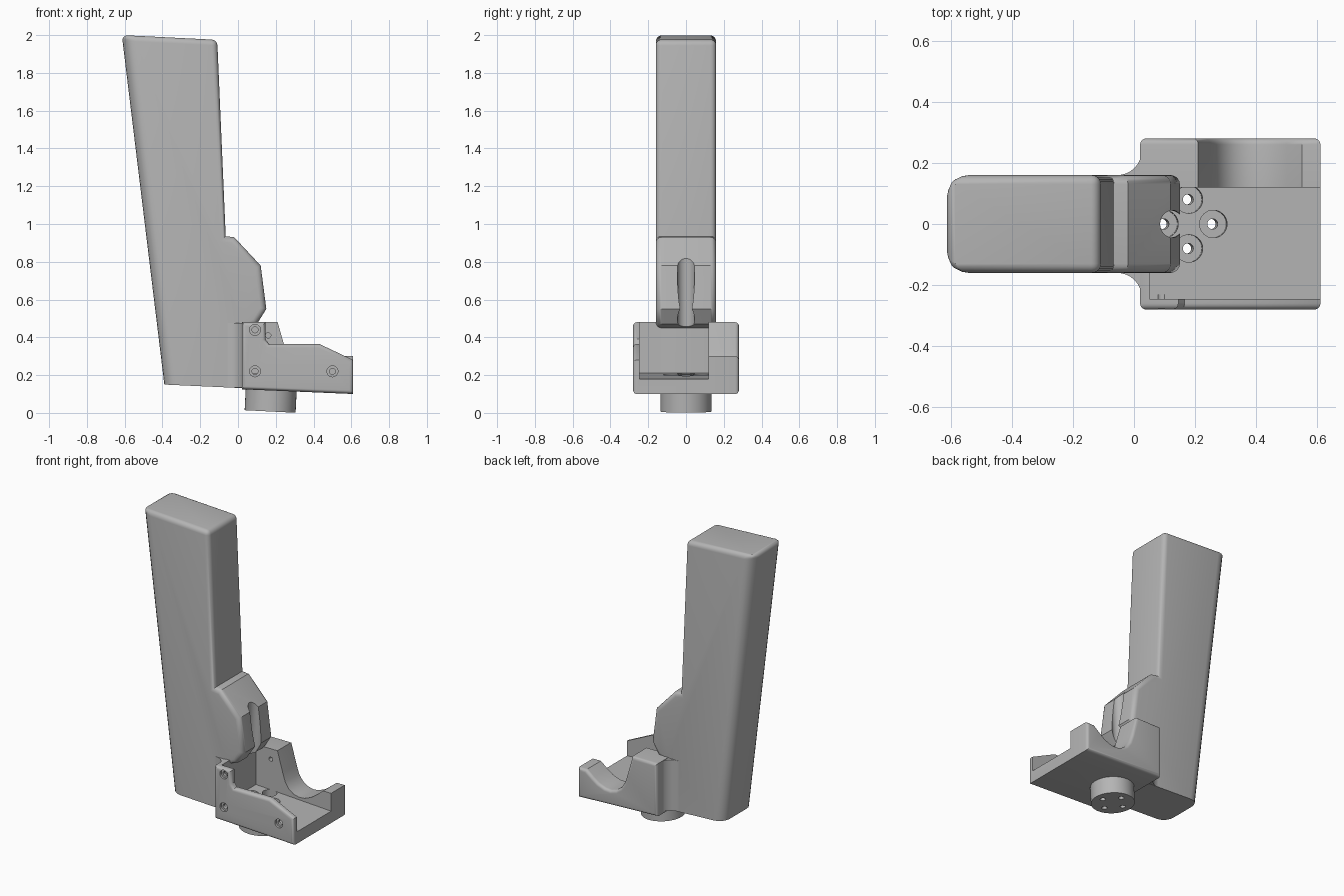
import bpy, bmesh, math
from mathutils import Matrix, Vector

if "Cube" in bpy.data.objects:
    bpy.data.objects.remove(bpy.data.objects["Cube"])

GREY = (0.46, 0.46, 0.46, 1)
grey = bpy.data.materials.new("plain grey")
grey.use_nodes = True
grey.diffuse_color = GREY
grey.node_tree.nodes["Principled BSDF"].inputs["Base Color"].default_value = GREY

TILT = Matrix.Rotation(0.05, 4, 'Y')
BOSS = Vector((0.17, 0, 0.0075))


def finish(bm, name):
    bmesh.ops.recalc_face_normals(bm, faces=bm.faces)
    mesh = bpy.data.meshes.new(name)
    bm.to_mesh(mesh)
    bm.free()
    mesh.materials.append(grey)
    ob = bpy.data.objects.new(name, mesh)
    bpy.context.collection.objects.link(ob)
    return ob


def activate(ob):
    bpy.ops.object.select_all(action='DESELECT')
    ob.select_set(True)
    bpy.context.view_layer.objects.active = ob


def prism(name, profile, y0, y1, bevel=0, weight=None):
    """Extrude an x-z profile along y; weight(a, b) picks the rounded edges."""
    bm = bmesh.new()
    face = bm.faces.new([bm.verts.new((x, y0, z)) for x, z in profile])
    new = bmesh.ops.extrude_face_region(bm, geom=[face])["geom"]
    for v in new:
        if isinstance(v, bmesh.types.BMVert):
            v.co.y = y1
    if weight:
        layer = bm.edges.layers.float.new("bevel_weight_edge")
        for e in bm.edges:
            e[layer] = weight(e.verts[0].co, e.verts[1].co)
    ob = finish(bm, name)
    if bevel:
        mod = ob.modifiers.new("round", 'BEVEL')
        mod.width, mod.segments, mod.limit_method = bevel, 5, 'WEIGHT'
        activate(ob)
        bpy.ops.object.modifier_apply(modifier=mod.name)
    return ob


def cylinder(name, radius, depth, matrix, sides=32):
    """Cylinder standing on its local origin."""
    bm = bmesh.new()
    bmesh.ops.create_cone(bm, cap_ends=True, segments=sides, radius1=radius,
                          radius2=radius, depth=depth,
                          matrix=matrix @ Matrix.Translation((0, 0, depth / 2)))
    return finish(bm, name)


def cut(targets, cutter):
    cutter.hide_render = True
    for ob in targets:
        mod = ob.modifiers.new("cut", 'BOOLEAN')
        mod.operation, mod.solver, mod.object = 'DIFFERENCE', 'EXACT', cutter
        activate(ob)
        bpy.ops.object.modifier_apply(modifier=mod.name)
    bpy.data.objects.remove(cutter)


# Tapered upright with the lug on its inner side
def upright_weight(a, b):
    if max(a.z, b.z) < 0.2:
        return 0
    if max(a.x, b.x) < -0.38:
        return 1 if a.y == b.y else 0.43
    if a.y != b.y:
        return 0.43 if min(a.z, b.z) > 1.5 else 0
    return 0.43


upright = prism("upright", [
    (-0.39, 0.15), (0.05, 0.13), (0.05, 0.45), (0.10, 0.47), (0.15, 0.55),
    (0.12, 0.78), (-0.02, 0.93), (-0.065, 0.935), (-0.11, 1.975), (-0.615, 2.0)],
    -0.16, 0.16, 0.07, upright_weight)

# Tray with a stepped front wall
tray = prism("tray", [
    (0.02, 0.125), (0.61, 0.10), (0.61, 0.28), (0.43, 0.365), (0.165, 0.365),
    (0.145, 0.39), (0.145, 0.48), (0.02, 0.48)], -0.28, 0.12, 0.02,
    lambda a, b: 1 if a.y == b.y == min(a.y, -0.2) else 0)
cut([tray], prism("tray_cavity", [
    (0.05, 0.21), (0.7, 0.175), (0.7, 0.6), (0.05, 0.6)], -0.245, 0.2))

# Thick back wall with a rounded scoop
back_wall = prism("back_wall", [
    (0.02, 0.125), (0.61, 0.10), (0.61, 0.30), (0.55, 0.30), (0.50, 0.26),
    (0.46, 0.232), (0.41, 0.213), (0.37, 0.21), (0.33, 0.22), (0.295, 0.245),
    (0.268, 0.285), (0.25, 0.34), (0.21, 0.48), (0.02, 0.48)], 0.12, 0.28, 0.02,
    lambda a, b: 1 if min(a.y, b.y) > 0.2 else 0)

# Concave fillets joining the tray to the upright
fillets = []
for side, label in ((1, "back"), (-1, "front")):
    bm = bmesh.new()
    plan = [(0.03, 0.245), (0.03, 0.14), (-0.06, 0.14)]
    for i in range(9):
        a = math.radians(-90 + i * 90 / 8)
        plan.append((-0.055 + 0.08 * math.cos(a), 0.24 + 0.08 * math.sin(a)))
    face = bm.faces.new([bm.verts.new((x, side * y, 0.135)) for x, y in plan])
    new = bmesh.ops.extrude_face_region(bm, geom=[face])["geom"]
    bmesh.ops.translate(bm, vec=(0, 0, 0.342),
                        verts=[v for v in new if isinstance(v, bmesh.types.BMVert)])
    fillets.append(finish(bm, label + "_fillet"))

# Round mounting boss under the tray
boss = cylinder("mounting_boss", 0.135, 0.125, Matrix.Translation(BOSS) @ TILT, 64)

# Four mounting holes with wide tool clearance that also grooves the lug
for x, y in ((0.08, 0), (-0.08, 0), (0, 0.08), (0, -0.08)):
    base = Matrix.Translation(BOSS) @ TILT @ Matrix.Translation((x, y, 0))
    cut([tray, boss], cylinder("bolt_hole", 0.017, 0.4,
                               base @ Matrix.Translation((0, 0, -0.05))))
    cut([tray, upright], cylinder("bolt_clearance", 0.045, 0.8,
                                  base @ Matrix.Translation((0, 0, 0.14))))

# Countersunk screw holes through the front wall
for x, z in ((0.09, 0.44), (0.09, 0.22), (0.50, 0.22)):
    along_y = Matrix.Translation((x, -0.3, z)) @ Matrix.Rotation(-math.pi / 2, 4, 'X')
    cut([tray], cylinder("screw_recess", 0.029, 0.035, along_y))
    cut([tray], cylinder("screw_hole", 0.016, 0.07, along_y))

# Small blind hole in the inner side of the back wall
cut([back_wall], cylinder("blind_hole", 0.014, 0.06, Matrix.Translation((0.16, 0.10, 0.41))
                          @ Matrix.Rotation(-math.pi / 2, 4, 'X')))

for ob in [upright, tray, back_wall, boss] + fillets:
    activate(ob)
    bpy.ops.object.shade_smooth_by_angle(angle=math.radians(35))
